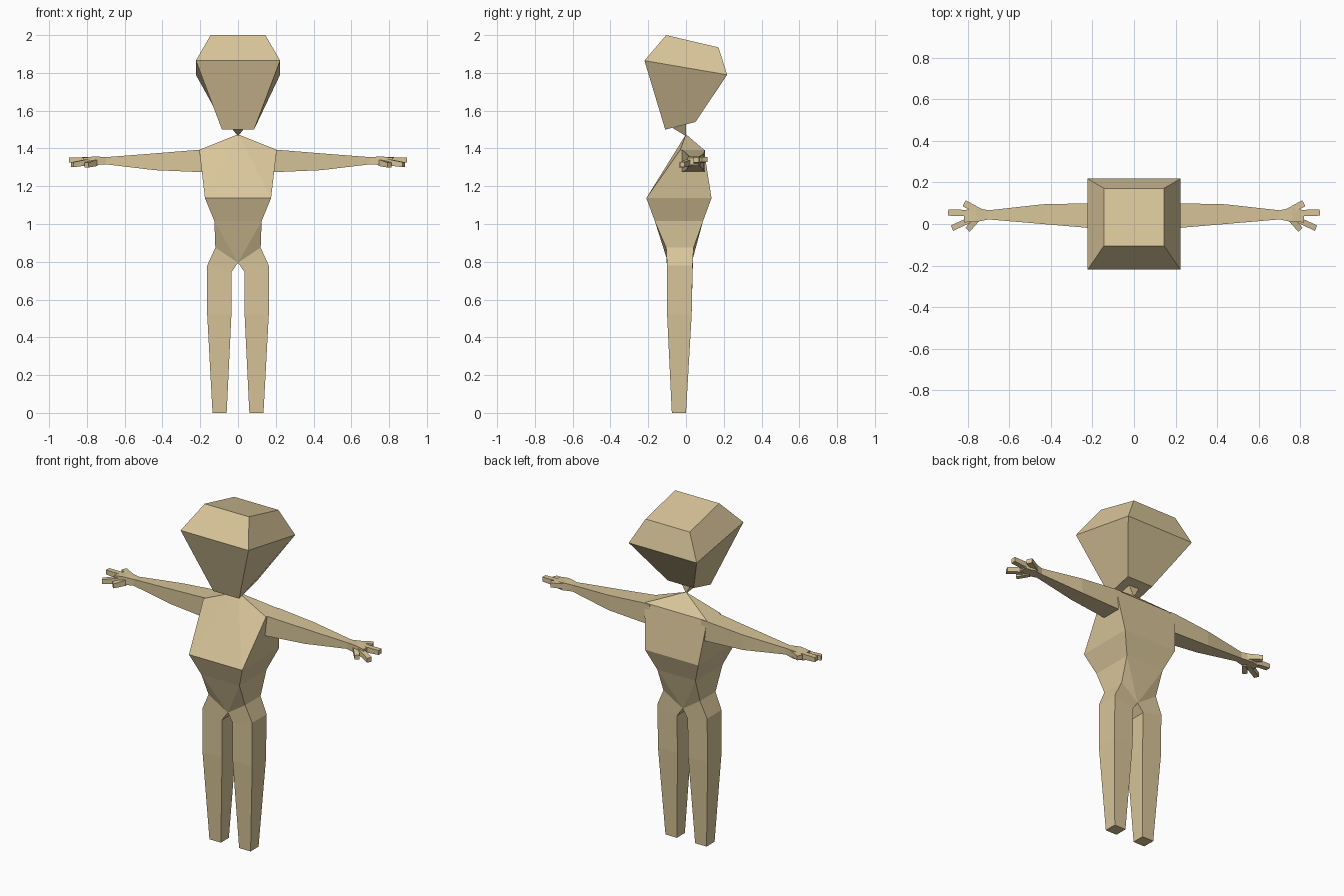
import bpy
import bmesh
from mathutils import Vector

if "Cube" in bpy.data.objects:
    bpy.data.objects.remove(bpy.data.objects["Cube"])

skin = bpy.data.materials.new("tan_skin")
skin.diffuse_color = (0.69, 0.56, 0.32, 1)
skin.use_nodes = True
skin.node_tree.nodes["Principled BSDF"].inputs["Base Color"].default_value = skin.diffuse_color


def make(name, verts, faces, mirror=False):
    bm = bmesh.new()
    vs = [bm.verts.new(v) for v in verts]
    for f in faces:
        bm.faces.new([vs[i] for i in f])
    bmesh.ops.recalc_face_normals(bm, faces=bm.faces)
    me = bpy.data.meshes.new(name)
    bm.to_mesh(me)
    bm.free()
    me.materials.append(skin)
    ob = bpy.data.objects.new(name, me)
    bpy.context.collection.objects.link(ob)
    if mirror:
        ob.modifiers.new("mirror", 'MIRROR').use_clip = True
    return ob


def loft(name, rings, mirror=False):
    """Skin a run of four-point rings and cap both ends."""
    verts = [p for r in rings for p in r]
    faces = [(0, 1, 2, 3), tuple(len(verts) - 4 + i for i in range(4))]
    for k in range(len(rings) - 1):
        for i in range(4):
            j = (i + 1) % 4
            faces.append((4 * k + i, 4 * k + j, 4 * k + 4 + j, 4 * k + 4 + i))
    return make(name, verts, faces, mirror)


def tilted(w, yf, zf, yb, zb):
    return [(-w, yf, zf), (w, yf, zf), (w, yb, zb), (-w, yb, zb)]


def arm_ring(x, y0, y1, z0, z1):
    return [(x, y0, z0), (x, y1, z0), (x, y1, z1), (x, y0, z1)]


# Head: tilted gem shape
loft("head", [tilted(0.085, -0.11, 1.5, 0.05, 1.54),
              tilted(0.223, -0.22, 1.865, 0.218, 1.79),
              tilted(0.145, -0.105, 2.0, 0.172, 1.935)])

# Neck: small inverted pyramid
make("neck", tilted(0.035, -0.07, 1.508, 0.0, 1.53) + [(0, 0, 1.465)],
     [(0, 1, 2, 3), (0, 1, 4), (1, 2, 4), (2, 3, 4), (3, 0, 4)])

# Torso and legs: half body, mirrored. Rows are x, front y, back y, z
rows = [(0.205, -0.03, 0.095, 1.393),   # shoulder
        (0.175, -0.21, 0.135, 1.137),   # chest
        (0.125, -0.165, 0.09, 1.015),   # ribs
        (0.12, -0.105, 0.04, 0.875),    # waist
        (0.163, -0.10, 0.035, 0.78),    # hip
        (0.163, -0.10, 0.03, 0.52),     # outer thigh
        (0.135, -0.075, 0.0, 0.0),      # outer foot
        (0.06, -0.075, 0.0, 0.0),       # inner foot
        (0.035, -0.10, 0.03, 0.52),     # inner thigh
        (0.035, -0.10, 0.035, 0.745),   # inner hip
        (0.0, -0.095, 0.03, 0.795),     # crotch
        (0.0, -0.165, 0.09, 1.015),     # rib centre
        (0.0, -0.21, 0.135, 1.137)]     # chest centre
verts = []
for x, yf, yb, z in rows:
    verts += [(x, yf, z), (x, yb, z)]
APEX, BACK = len(verts), len(verts) + 1
verts += [(0, 0, 1.475), (0, 0.095, 1.393)]
# Side strip running down the outside, under the foot and up the inside
faces = [(2 * i, 2 * i + 1, 2 * i + 3, 2 * i + 2) for i in range(10)]
# Front and back panels, by row number
for panel in [(1, 2, 11, 12), (2, 10, 11), (2, 3, 10), (3, 4, 9, 10),
              (4, 5, 8, 9), (5, 6, 7, 8)]:
    for s in (0, 1):
        faces.append(tuple(2 * i + s for i in panel))
# Shoulders
faces += [(APEX, 0, 2), (APEX, 2, 24), (APEX, 0, 1),
          (APEX, 1, BACK), (1, 3, 25, BACK)]
make("body", verts, faces, True)

# Arms with palm
loft("arm", [arm_ring(0.17, -0.02, 0.1, 1.275, 1.393),
             arm_ring(0.205, -0.02, 0.1, 1.275, 1.393),
             arm_ring(0.44, 0.0, 0.095, 1.285, 1.374),
             arm_ring(0.70, 0.022, 0.066, 1.316, 1.354),
             arm_ring(0.76, 0.01, 0.078, 1.312, 1.358),
             arm_ring(0.82, 0.008, 0.066, 1.312, 1.35)], True)

# Fingers: start, end, half width
for name, a, b, w in [("back_finger", (0.735, 0.055, 1.338), (0.818, 0.1, 1.342), 0.016),
                      ("long_finger", (0.80, 0.053, 1.335), (0.895, 0.055, 1.338), 0.015),
                      ("middle_finger", (0.79, 0.02, 1.328), (0.877, -0.02, 1.314), 0.014),
                      ("front_finger", (0.755, 0.025, 1.324), (0.802, -0.028, 1.312), 0.014)]:
    a, b = Vector(a), Vector(b)
    side = Vector((a.y - b.y, b.x - a.x, 0)).normalized() * w
    rings = []
    for p, h in ((a, 0.017), (b, 0.013)):
        up = Vector((0, 0, h))
        rings.append([p - side - up, p + side - up, p + side + up, p - side + up])
    loft(name, rings, True)
